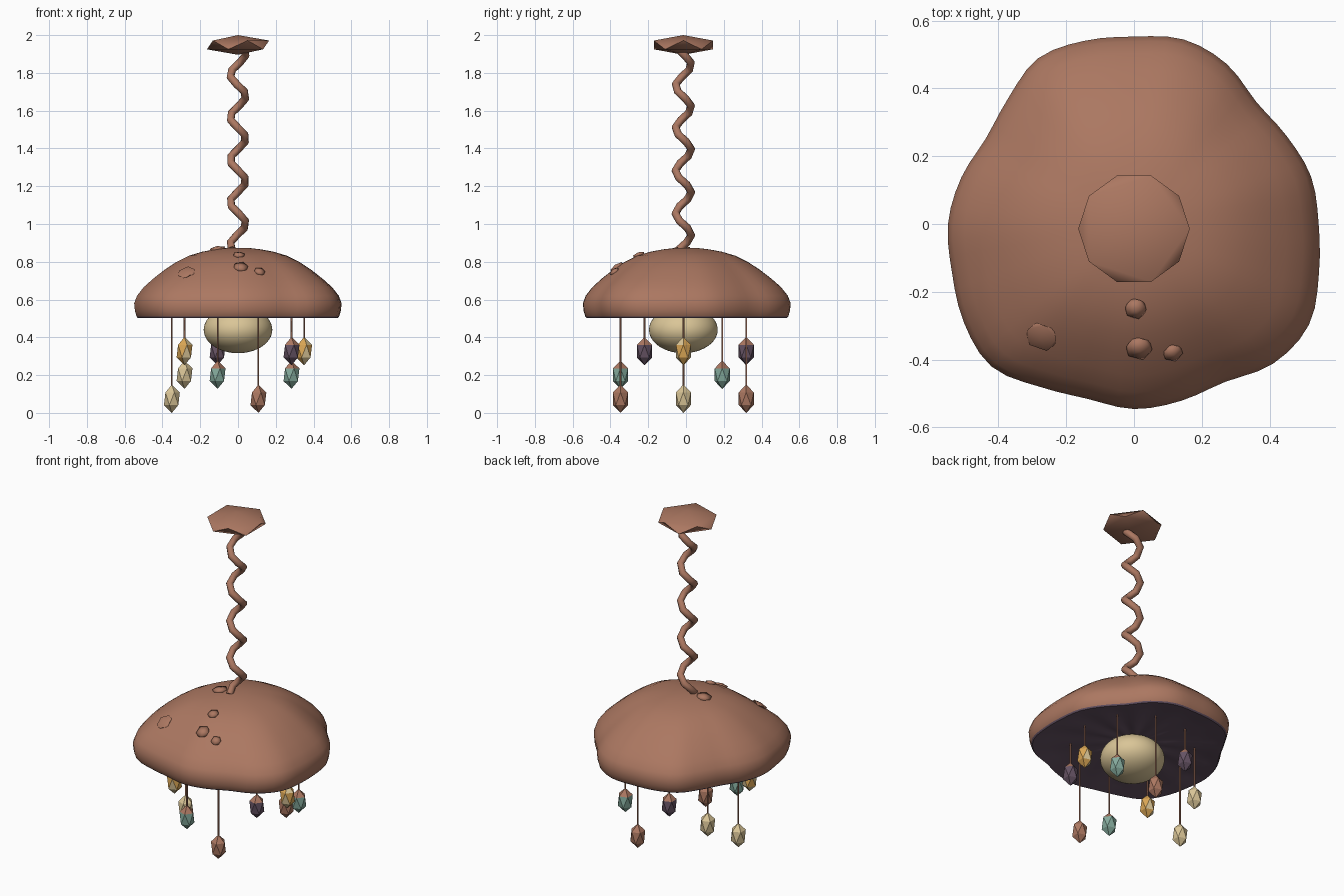
import bpy, bmesh, math
from mathutils import Vector

if "Cube" in bpy.data.objects:
    bpy.data.objects.remove(bpy.data.objects["Cube"])

def mat(name, rgb):
    m = bpy.data.materials.new(name)
    m.diffuse_color = (*rgb, 1)
    m.use_nodes = True
    m.node_tree.nodes["Principled BSDF"].inputs["Base Color"].default_value = m.diffuse_color
    return m

BROWN = mat("clay_brown", (0.41, 0.186, 0.12))
PURPLE = mat("dusky_purple", (0.13, 0.085, 0.125))
CREAM = mat("cream", (0.70, 0.56, 0.31))
GOLD = mat("gold", (0.70, 0.38, 0.09))
TEAL = mat("sage_teal", (0.23, 0.40, 0.33))
CY = -.014  # centre line of the stem, bulb and crystals

def finish(bm, name, mats, smooth=None):
    bmesh.ops.recalc_face_normals(bm, faces=bm.faces)
    me = bpy.data.meshes.new(name)
    bm.to_mesh(me)
    bm.free()
    for m in mats:
        me.materials.append(m)
    ob = bpy.data.objects.new(name, me)
    bpy.context.collection.objects.link(ob)
    if smooth:
        bpy.ops.object.select_all(action='DESELECT')
        ob.select_set(True)
        bpy.context.view_layer.objects.active = ob
        bpy.ops.object.shade_smooth_by_angle(angle=math.radians(smooth))
    return ob

def ico(name, loc, scale, mats, sub=1, smooth=None, normal=None, rule=None):
    bm = bmesh.new()
    bmesh.ops.create_icosphere(bm, subdivisions=sub, radius=1)
    if rule:
        for i, f in enumerate(bm.faces):
            f.material_index = rule(f.calc_center_median().z, i)
    q = Vector((0, 0, 1)).rotation_difference(Vector(normal or (0, 0, 1)))
    for v in bm.verts:
        v.co = q @ Vector([a * b for a, b in zip(v.co, scale)]) + Vector(loc)
    return finish(bm, name, mats, smooth)

# Lobed shade outline: one radius every 15 degrees, smoothly interpolated
RIM = [.545, .541, .520, .510, .546, .564, .553, .560, .565, .525, .505, .528,
       .549, .556, .580, .595, .555, .534, .546, .540, .538, .582, .596, .565]

def rim(a):
    n = len(RIM)
    t = (a / math.tau * n) % n
    i = int(t)
    t -= i
    p0, p1, p2, p3 = (RIM[(i + k) % n] for k in (-1, 0, 1, 2))
    return p1 + .5 * t * (p2 - p0 + t * (2*p0 - 5*p1 + 4*p2 - p3 + t * (3*(p1 - p2) + p3 - p0)))

def lobed(r, a):
    return r * (1 + (rim(a) / .55 - 1) * min(1, r / .5))

# Shade: outer dome, then the darker hollow underside
OUTER = [(.05, .874), (.12, .866), (.19, .853), (.26, .832), (.33, .797), (.39, .757),
         (.45, .71), (.50, .665), (.535, .62), (.55, .58), (.546, .54), (.537, .51)]
INNER = [(.53, .502), (.515, .504), (.46, .517), (.38, .527), (.28, .533), (.18, .537), (.07, .54)]
SEG = 72
bm = bmesh.new()
rings = []
for j, (r, z) in enumerate(OUTER + INNER):
    ring = []
    for k in range(SEG):
        a = math.tau * k / SEG
        rr = lobed(r, a)
        fold = .004 * math.sin(a * 12) if j > len(OUTER) + 1 else 0
        ring.append(bm.verts.new((rr * math.cos(a), rr * math.sin(a), z + fold)))
    rings.append(ring)
for j in range(len(rings) - 1):
    for k in range(SEG):
        n = (k + 1) % SEG
        f = bm.faces.new((rings[j][k], rings[j][n], rings[j+1][n], rings[j+1][k]))
        f.material_index = int(j >= len(OUTER) - 1)
bm.faces.new(rings[0])
bm.faces.new(rings[-1]).material_index = 1
finish(bm, "shade", [BROWN, PURPLE], 50)

def dome(x, y):
    """Height of the shade surface above a point."""
    a, d = math.atan2(y, x), math.hypot(x, y)
    prev = (0, .875)
    for r, z in OUTER:
        rr = lobed(r, a)
        if d <= rr:
            return prev[1] + (z - prev[1]) * (d - prev[0]) / (rr - prev[0])
        prev = (rr, z)
    return prev[1]

# Flat pebbles on the shade
for i, (x, y, r) in enumerate([(-.273, -.333, .052), (.005, -.25, .035), (.015, -.367, .043),
                               (.115, -.38, .032), (-.11, -.02, .048)]):
    e = .02
    n = (-(dome(x + e, y) - dome(x - e, y)) / (2*e), -(dome(x, y + e) - dome(x, y - e)) / (2*e), 1)
    ico(f"pebble_{i}", (x, y, dome(x, y) + .002), (r, r, .014), [BROWN], smooth=75, normal=n)

# Twisting stem
pts, z0, z1, pitch, N = [], .865, 1.93, .225, 29
for i in range(N):
    z = z0 + (z1 - z0) * i / (N - 1)
    pts.append((-.042 * math.cos(math.tau * (z - 1.79) / pitch),
                CY - .042 * math.cos(math.tau * (z - 1.73) / pitch), z))
cu = bpy.data.curves.new("stem", 'CURVE')
cu.dimensions = '3D'
cu.bevel_depth = .021
cu.bevel_resolution = 2
cu.use_fill_caps = True
sp = cu.splines.new('POLY')
sp.points.add(N - 1)
for p, c in zip(sp.points, pts):
    p.co = (*c, 1)
cu.materials.append(BROWN)
bpy.context.collection.objects.link(bpy.data.objects.new("stem", cu))

# Ceiling mount and glowing bulb
ico("ceiling_mount", (0, CY, 1.948), (.184, .184, .052), [BROWN], smooth=75)
ico("bulb", (0, CY, .44), (.182, .182, .124), [CREAM], sub=4, smooth=60)

# Ring of hanging crystals at three heights
cap = lambda z, i: int(z > .6)
facets = lambda z, i: int(i % 3 == 0)
KINDS = {'g': ([GOLD, CREAM], facets), 't': ([TEAL, BROWN], cap), 'b': ([BROWN], None),
         'p': ([PURPLE, BROWN], cap), 'c': ([CREAM], None)}
TOP = .535
for k, kind in enumerate("gtbpccgtbp"):
    a = math.tau * k / 10
    x, y = .35 * math.cos(a), .35 * math.sin(a) + CY
    z = (.327, .202, .075)[k % 3]
    mats, rule = KINDS[kind]
    ico(f"crystal_{k}", (x, y, z), (.047, .047, .075), mats, rule=rule)
    bm = bmesh.new()
    bmesh.ops.create_cone(bm, cap_ends=True, segments=6, radius1=.005, radius2=.005, depth=TOP - z - .06)
    bmesh.ops.translate(bm, verts=bm.verts, vec=(x, y, (TOP + z + .06) / 2))
    finish(bm, f"string_{k}", [BROWN], 70)
